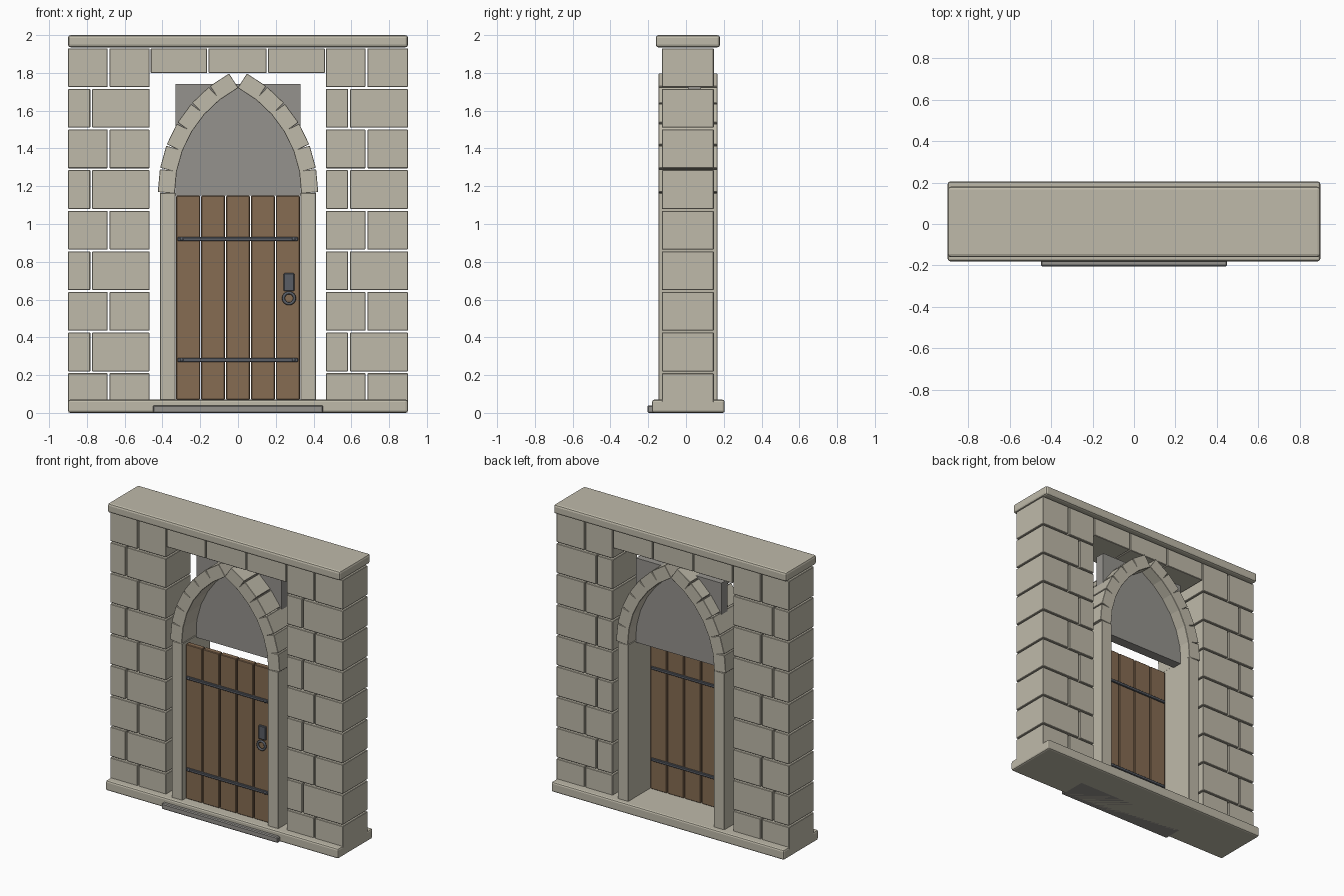
import bpy, math

if "Cube" in bpy.data.objects:
    bpy.data.objects.remove(bpy.data.objects["Cube"])


def material(name, rgb):
    m = bpy.data.materials.new(name)
    m.diffuse_color = (*rgb, 1)
    m.use_nodes = True
    m.node_tree.nodes["Principled BSDF"].inputs["Base Color"].default_value = m.diffuse_color
    return m


STONE = material("stone", (0.52, 0.49, 0.40))
SLATE = material("dark_stone", (0.30, 0.29, 0.27))
WOOD = material("wood", (0.24, 0.15, 0.085))
IRON = material("iron", (0.10, 0.11, 0.13))


def finish(ob, name, mat, bevel=0.0, segments=1):
    ob.name = name
    ob.data.materials.append(mat)
    if bevel:
        b = ob.modifiers.new("bevel", "BEVEL")
        b.width, b.segments = bevel, segments
    return ob


def box(name, x, y, z, mat=STONE, bevel=0.003, segments=1):
    """Box from (min, max) ranges on each axis."""
    mid = [(r[0] + r[1]) / 2 for r in (x, y, z)]
    bpy.ops.mesh.primitive_cube_add(size=1, location=mid)
    ob = bpy.context.object
    ob.scale = [r[1] - r[0] for r in (x, y, z)]
    bpy.ops.object.transform_apply(location=False, rotation=False, scale=True)
    return finish(ob, name, mat, bevel, segments)


# base slab, front step and top cap
box("base_slab", (-0.9, 0.9), (-0.18, 0.205), (0, 0.07), STONE, 0.012, 2)
box("front_step", (-0.45, 0.45), (-0.205, 0), (0, 0.04), SLATE, 0.006)
box("top_cap", (-0.9, 0.9), (-0.16, 0.18), (1.935, 2.0), STONE, 0.014, 2)

# coursed blocks of the two side walls, joints staggered row by row
COURSE, GAP = 0.215, 0.005
WALL_Y = (-0.128, 0.147)
for row in range(9):
    z = (max(row * COURSE + GAP, 0.03), (row + 1) * COURSE - GAP)
    left, right = (-0.685, 0.68) if row % 2 == 0 else (-0.777, 0.588)
    for edges in ((-0.905, left, -0.463), (0.46, right, 0.905)):
        for a, b in zip(edges, edges[1:]):
            box("wall_block", (a + GAP, b - GAP), WALL_Y, z)

# lintel blocks over the opening
for a, b in ((-0.465, -0.16), (-0.16, 0.155), (0.155, 0.463)):
    box("lintel_block", (a + 0.003, b - 0.003), WALL_Y, (1.80, 1.93))

# jambs and pointed arch of rotated blocks, mirrored left and right
ARCH_Y = (-0.145, 0.167)
SPRING, OFFSET, RADIUS, COUNT = 1.165, 0.293, 0.67, 6
STEP = math.radians(62) / COUNT
for side in (-1, 1):
    box("jamb", sorted((side * 0.33, side * 0.413)), ARCH_Y, (0.065, SPRING))
    for i in range(COUNT):
        a = (i + 0.5) * STEP
        v = box("arch_block", (-0.045, 0.045), ARCH_Y,
                (-RADIUS * STEP / 2, RADIUS * STEP / 2), STONE, 0.002)
        v.location.x = side * (RADIUS * math.cos(a) - OFFSET)
        v.location.z = SPRING + RADIUS * math.sin(a)
        v.rotation_euler.y = -side * a

# panel behind the arch
box("arch_panel", (-0.33, 0.33), (0.01, 0.08), (1.15, 1.74), SLATE, 0)

# door planks
for i in range(5):
    x = -0.264 + i * 0.132
    box("door_plank", (x - 0.063, x + 0.063), (-0.11, -0.072), (0.07, 1.15), WOOD, 0.004)

# iron straps clamping both door faces, with rivets
for z in (0.28, 0.92):
    box("door_strap", (-0.32, 0.317), (-0.122, -0.062), (z - 0.01, z + 0.01), IRON, 0.003)
    for x in (-0.298, 0.295):
        bpy.ops.mesh.primitive_uv_sphere_add(segments=10, ring_count=6, radius=0.009,
                                             location=(x, -0.122, z))
        finish(bpy.context.object, "strap_rivet", IRON)
        bpy.ops.object.shade_smooth()

# handle plate and pull ring
box("handle_plate", (0.242, 0.298), (-0.122, -0.105), (0.645, 0.74), IRON, 0.004)
bpy.ops.mesh.primitive_torus_add(major_radius=0.029, minor_radius=0.008,
                                 major_segments=24, minor_segments=8,
                                 location=(0.27, -0.126, 0.607),
                                 rotation=(math.pi / 2, 0, 0))
finish(bpy.context.object, "pull_ring", IRON)
bpy.ops.object.shade_smooth()
